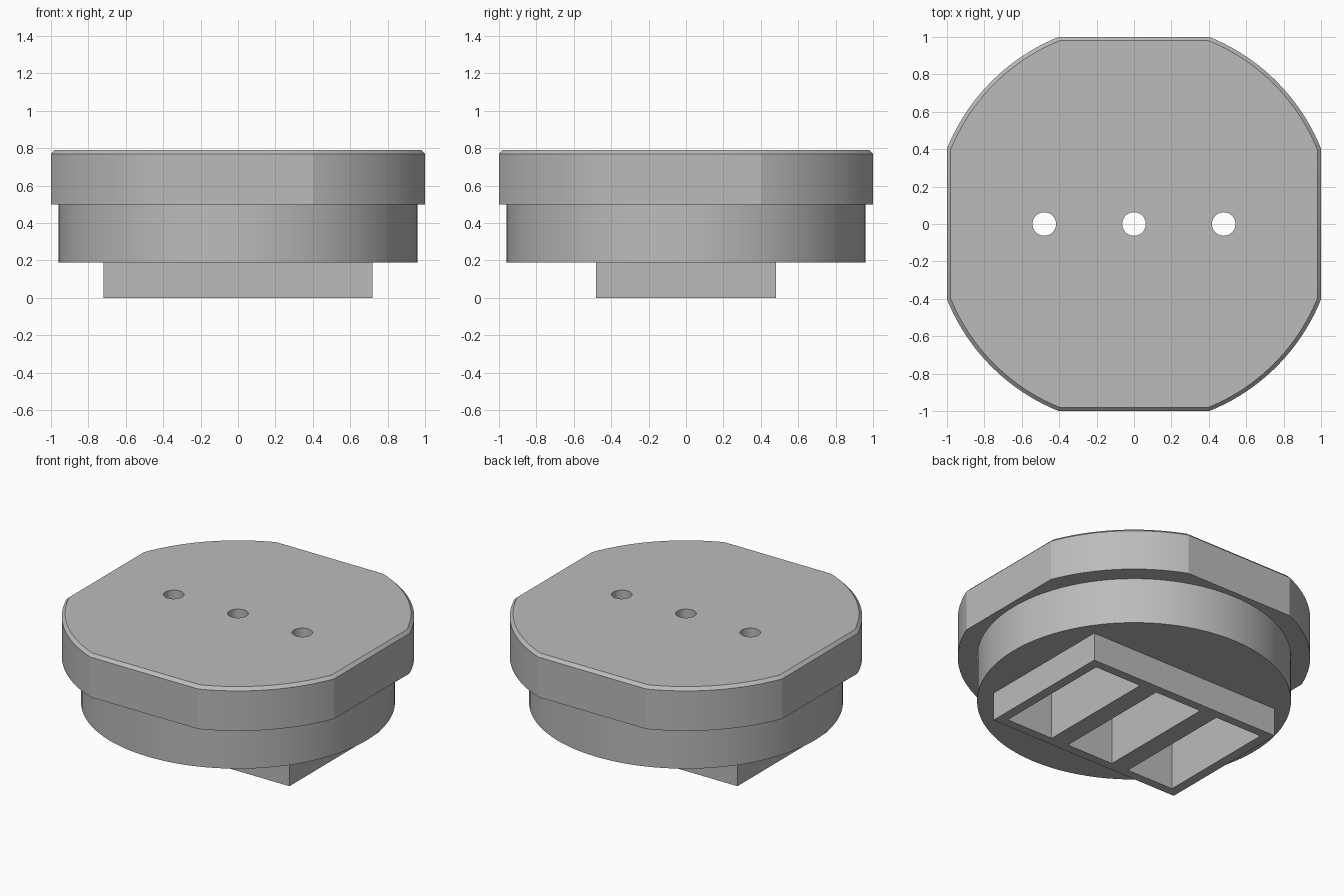
import bpy
import bmesh
from math import acos, cos, sin, pi, tau

cube = bpy.data.objects.get("Cube")
if cube:
    bpy.data.objects.remove(cube, do_unlink=True)

grey = bpy.data.materials.new("plain grey")
grey.use_nodes = True
grey.diffuse_color = (0.5, 0.5, 0.5, 1)
grey.node_tree.nodes["Principled BSDF"].inputs["Base Color"].default_value = (0.5, 0.5, 0.5, 1)

PITCH = 0.48
SPOTS = [-PITCH, 0, PITCH]


def circle(r, n=96, cx=0):
    return [(cx + r * cos(tau * i / n), r * sin(tau * i / n)) for i in range(n)]


def flatted(r, flat, n=20):
    """Circle trimmed by four straight flats."""
    a = acos(flat / r)
    step = (pi / 2 - 2 * a) / n
    angles = [q * pi / 2 + a + i * step for q in range(4) for i in range(n + 1)]
    return [(r * cos(t), r * sin(t)) for t in angles]


def box(hx, hy, cx=0):
    return [(cx - hx, -hy), (cx + hx, -hy), (cx + hx, hy), (cx - hx, hy)]


def loft(name, sections):
    """Closed solid through matching outlines, given as (outline, z)."""
    bm = bmesh.new()
    rings = [[bm.verts.new((x, y, z)) for x, y in pts] for pts, z in sections]
    for low, high in zip(rings, rings[1:]):
        for i in range(len(low)):
            j = (i + 1) % len(low)
            bm.faces.new((low[i], low[j], high[j], high[i]))
    bm.faces.new(rings[0][::-1])
    bm.faces.new(rings[-1])
    mesh = bpy.data.meshes.new(name)
    bm.to_mesh(mesh)
    bm.free()
    mesh.materials.append(grey)
    obj = bpy.data.objects.new(name, mesh)
    bpy.context.collection.objects.link(obj)
    return obj


def select(obj):
    bpy.ops.object.select_all(action="DESELECT")
    obj.select_set(True)
    bpy.context.view_layer.objects.active = obj


def cut(obj, cutters):
    """Subtract each cutter from the part, then discard it."""
    for cutter in cutters:
        mod = obj.modifiers.new("cut", "BOOLEAN")
        mod.operation = "DIFFERENCE"
        mod.solver = "EXACT"
        mod.object = cutter
        select(obj)
        bpy.ops.object.modifier_apply(modifier=mod.name)
        bpy.data.objects.remove(cutter, do_unlink=True)


def pockets():
    return [loft("pocket_cutter", [(box(0.175, 0.42, x), -0.1), (box(0.175, 0.42, x), 0.6)])
            for x in SPOTS]


# Cap with four flats, a chamfered rim and three through holes
wide, narrow = flatted(1.078, 1.0), flatted(1.058, 0.98)
cap = loft("cap", [(wide, 0.5), (wide, 0.77), (narrow, 0.79)])
cut(cap, [loft("hole_cutter", [(circle(0.063, 40, x), 0.4), (circle(0.063, 40, x), 0.9)])
          for x in SPOTS])

# Round body and rectangular foot, opened by three pockets from below
body = loft("round_body", [(circle(0.96), 0.19), (circle(0.96), 0.5)])
cut(body, pockets())
foot = loft("foot_block", [(box(0.72, 0.48), 0), (box(0.72, 0.48), 0.19)])
cut(foot, pockets())

for part in (cap, body, foot):
    select(part)
    bpy.ops.object.shade_smooth_by_angle(angle=pi / 9)
